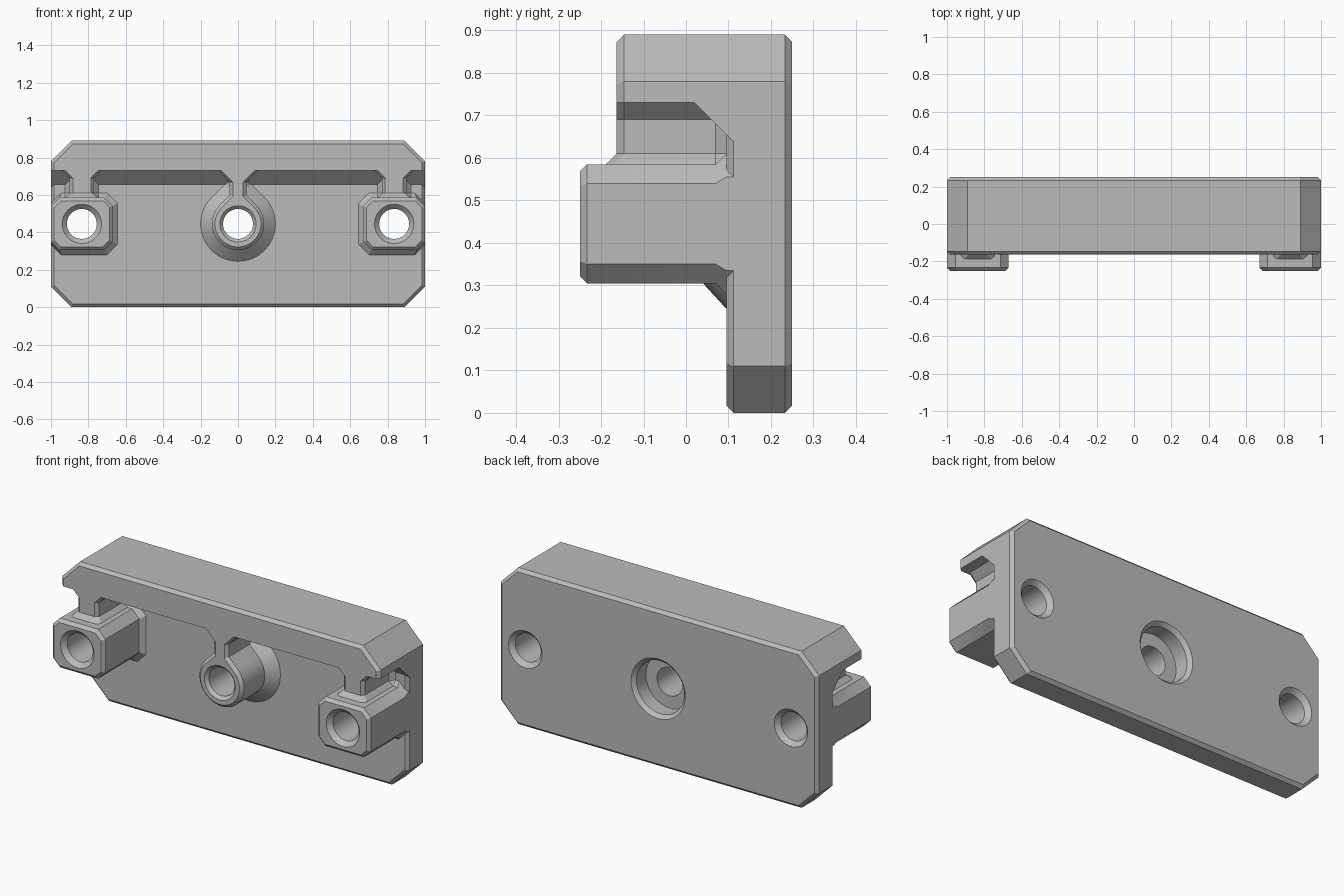
import bpy
import bmesh
from math import sin, cos, pi, sqrt, radians

if "Cube" in bpy.data.objects:
    bpy.data.objects.remove(bpy.data.objects["Cube"], do_unlink=True)

EDGE = 0.017          # width of the fine edge bevels
FRONT, BACK, STEP = -0.163, 0.25, 0.095
BOSS_X, AXIS_Z, TOP = 0.835, 0.445, 0.89
ROOT = 0.15           # depth to which parts are sunk into the plate

grey = bpy.data.materials.new("grey")
grey.use_nodes = True
grey.diffuse_color = (0.5, 0.5, 0.5, 1)
grey.node_tree.nodes["Principled BSDF"].inputs["Base Color"].default_value = (0.5, 0.5, 0.5, 1)


def loft(name, rings):
    """Closed solid skinned through rings of equal point count."""
    bm = bmesh.new()
    loops = [[bm.verts.new(p) for p in ring] for ring in rings]
    n = len(loops[0])
    for a, b in zip(loops, loops[1:]):
        for i in range(n):
            j = (i + 1) % n
            bm.faces.new((a[i], a[j], b[j], b[i]))
    bm.faces.new(loops[0])
    bm.faces.new(loops[-1])
    bmesh.ops.recalc_face_normals(bm, faces=bm.faces)
    mesh = bpy.data.meshes.new(name)
    bm.to_mesh(mesh)
    bm.free()
    mesh.materials.append(grey)
    obj = bpy.data.objects.new(name, mesh)
    bpy.context.collection.objects.link(obj)
    return obj


def combine(target, tool, operation):
    """Apply a boolean and drop the tool."""
    mod = target.modifiers.new("join", 'BOOLEAN')
    mod.operation, mod.solver, mod.object = operation, 'EXACT', tool
    bpy.context.view_layer.objects.active = target
    bpy.ops.object.modifier_apply(modifier=mod.name)
    bpy.data.objects.remove(tool, do_unlink=True)


def octagon(y, x0, x1, z0, z1, c, inset=0.0):
    """Rectangle with cut corners in the plane y, evenly inset."""
    x0, x1, z0, z1 = x0 + inset, x1 - inset, z0 + inset, z1 - inset
    c -= inset * (2 - sqrt(2))
    xz = [(x0 + c, z0), (x1 - c, z0), (x1, z0 + c), (x1, z1 - c),
          (x1 - c, z1), (x0 + c, z1), (x0, z1 - c), (x0, z0 + c)]
    return [(x, y, z) for x, z in xz]


def slab(name, y0, y1):
    """Full outline with bevelled front and back rims."""
    size = (-1, 1, 0, TOP, 0.11)
    return loft(name, [octagon(y0, *size, EDGE), octagon(y0 + EDGE, *size),
                       octagon(y1 - EDGE, *size), octagon(y1, *size, EDGE)])


def circle(x, y, r):
    return [(x + r * cos(a), y, AXIS_Z + r * sin(a))
            for a in (2 * pi * i / 48 for i in range(48))]


def teardrop(y, r):
    """Circle with a 45 degree peak on top."""
    arc = [radians(135 + 270 * i / 36) for i in range(37)]
    return ([(0, y, AXIS_Z + r * sqrt(2))] +
            [(r * cos(a), y, AXIS_Z + r * sin(a)) for a in arc])


def neck(name, x, levels):
    """Web up to the rail; levels are (z, half width, front y)."""
    rings = []
    for z, w, f in levels:
        half = [(w - EDGE, f), (w, f + EDGE), (w, STEP - 0.025),
                (w + 0.025, STEP), (w + 0.025, ROOT)]
        outline = half + [(-px, py) for px, py in reversed(half)]
        rings.append([(x + px, py, z) for px, py in outline])
    return loft(name, rings)


# Back plate
body = slab("mount_body", STEP, BACK)

# Overhanging top rail, cut from the full-depth outline
rail = slab("top_rail", FRONT, BACK)
under = [(-1, 0.73), (0.02, 0.73), (ROOT, 0.75 - ROOT), (ROOT, -1), (-1, -1)]
slot = loft("slot_cutter", [[(x, y, z) for y, z in under] for x in (-1.5, 1.5)])
combine(rail, slot, 'DIFFERENCE')
combine(body, rail, 'UNION')

# Side bosses with flared roots, and their necks
for s in (-1, 1):
    outer, inner = s, s * 0.67
    lo, hi = min(outer, inner), max(outer, inner)
    size = (lo, hi, 0.305, 0.585, 0.045)
    root_lo, root_hi = max(lo - 0.025, -1), min(hi + 0.025, 1)
    root = (root_lo, root_hi, 0.28, 0.61, 0.055)
    boss = loft("side_boss", [octagon(-0.25, *size, EDGE),
                              octagon(-0.25 + EDGE, *size),
                              octagon(STEP - 0.025, *size),
                              octagon(STEP, *root), octagon(ROOT, *root)])
    combine(body, boss, 'UNION')
    web = neck("side_neck", s * BOSS_X,
               [(0.55, 0.09, FRONT - 0.025), (0.585, 0.09, FRONT - 0.025),
                (0.61, 0.065, FRONT), (0.69, 0.065, FRONT),
                (0.73, 0.105, FRONT), (0.76, 0.105, FRONT)])
    combine(body, web, 'UNION')

# Central teardrop boss with a conical root, and its neck
centre = loft("centre_boss", [teardrop(FRONT, 0.14 - EDGE),
                              teardrop(FRONT + EDGE, 0.14),
                              teardrop(0.04, 0.14), teardrop(STEP, 0.2),
                              teardrop(ROOT, 0.2)])
combine(body, centre, 'UNION')
web = neck("centre_neck", 0, [(0.55, 0.045, FRONT), (0.67, 0.045, FRONT),
                              (0.73, 0.105, FRONT), (0.76, 0.105, FRONT)])
combine(body, web, 'UNION')

# Countersunk through holes in the side bosses
for s in (-1, 1):
    drill = [(-0.3, 0.155), (-0.25, 0.105), (-0.225, 0.08),
             (0.225, 0.08), (0.25, 0.105), (0.3, 0.155)]
    hole = loft("side_hole", [circle(s * BOSS_X, y, r) for y, r in drill])
    combine(body, hole, 'DIFFERENCE')

# Central hole with a counterbore at the back
drill = [(-0.18, 0.114), (FRONT, 0.097), (FRONT + EDGE, 0.08), (0.146, 0.08),
         (0.146, 0.15), (BACK - 0.02, 0.15), (BACK, 0.17), (0.3, 0.22)]
combine(body, loft("centre_hole", [circle(0, y, r) for y, r in drill]), 'DIFFERENCE')

# Smooth the round walls, keep bevel edges crisp
bpy.ops.object.select_all(action='DESELECT')
body.select_set(True)
bpy.context.view_layer.objects.active = body
bpy.ops.object.shade_smooth_by_angle(angle=radians(25))
